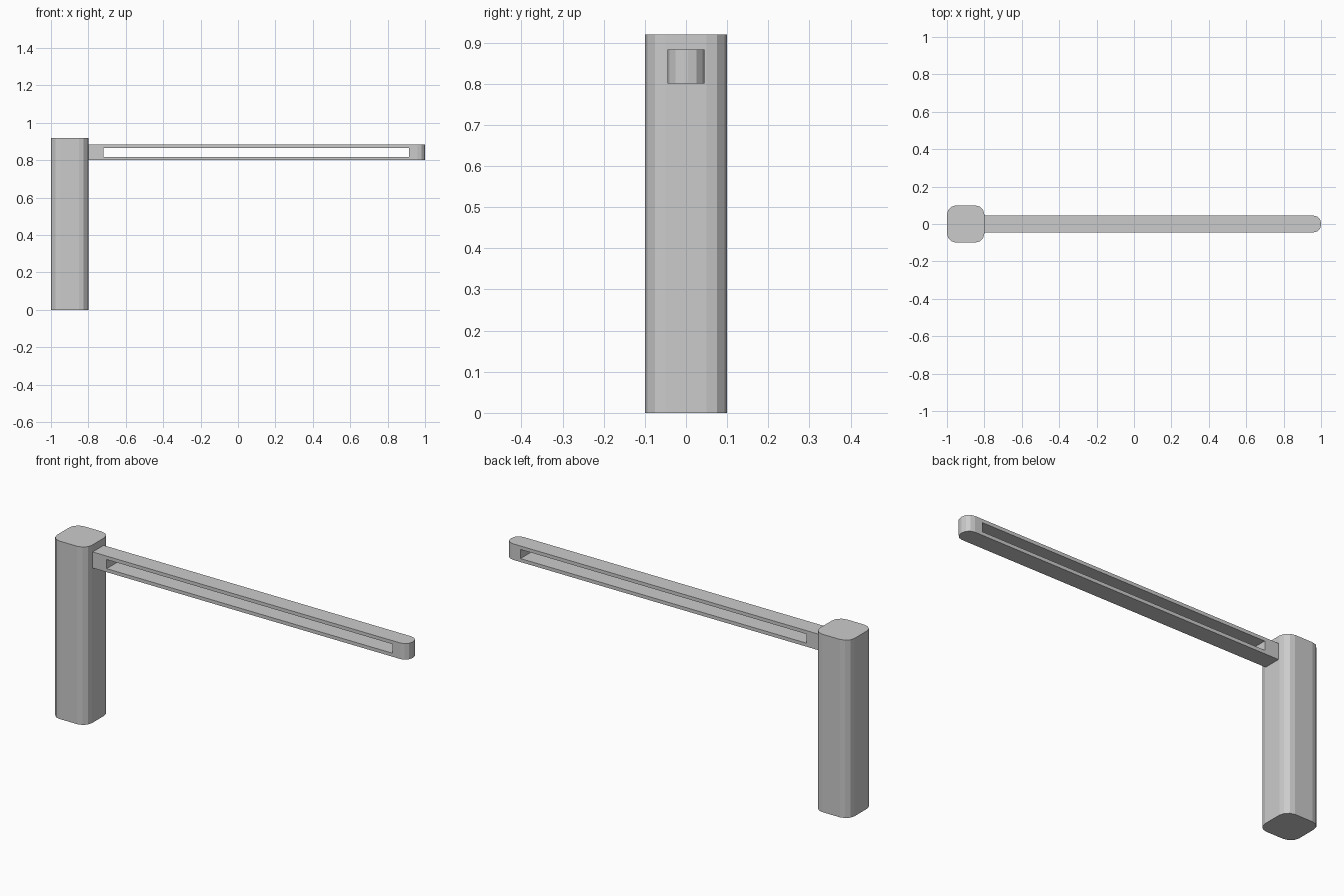
import bpy, bmesh
from math import radians, sin, cos

cube = bpy.data.objects.get("Cube")
if cube:
    bpy.data.objects.remove(cube, do_unlink=True)

grey = bpy.data.materials.new("light_grey")
grey.use_nodes = True
color = (0.6, 0.6, 0.6, 1)
grey.diffuse_color = color
grey.node_tree.nodes["Principled BSDF"].inputs["Base Color"].default_value = color


def rounded_corner(cx, cy, r, start, segments=3):
    """Arc points around a corner centre, counter-clockwise."""
    angles = [radians(start + 90 * i / segments) for i in range(segments + 1)]
    return [(cx + r * cos(a), cy + r * sin(a)) for a in angles]


def prism(name, outline, z0, z1):
    """Extrude a plan outline upwards."""
    bm = bmesh.new()
    face = bm.faces.new([bm.verts.new((x, y, z0)) for x, y in outline])
    top = bmesh.ops.extrude_face_region(bm, geom=[face])["geom"]
    verts = [v for v in top if isinstance(v, bmesh.types.BMVert)]
    bmesh.ops.translate(bm, verts=verts, vec=(0, 0, z1 - z0))
    bmesh.ops.recalc_face_normals(bm, faces=bm.faces)
    mesh = bpy.data.meshes.new(name)
    bm.to_mesh(mesh)
    bm.free()
    mesh.materials.append(grey)
    obj = bpy.data.objects.new(name, mesh)
    bpy.context.collection.objects.link(obj)
    return obj


# Upright post with rounded vertical corners
px, half, r = -0.9, 0.1, 0.05
k = half - r
post_outline = []
for i, (sx, sy) in enumerate([(1, 1), (-1, 1), (-1, -1), (1, -1)]):
    post_outline += rounded_corner(px + sx * k, sy * k, r, 90 * i)
prism("post", post_outline, 0, 0.92)

# Barrier arm: square at the post, rounded at the tip
w, r = 0.045, 0.04
arm_outline = [(-0.8, w), (-0.8, -w)]
arm_outline += rounded_corner(1 - r, r - w, r, 270)
arm_outline += rounded_corner(1 - r, w - r, r, 0)
arm = prism("barrier_arm", arm_outline, 0.80, 0.883)

# Long slot cut through the arm
x0, x1 = -0.72, 0.915
cutter = prism("slot_cutter", [(x0, -0.1), (x1, -0.1), (x1, 0.1), (x0, 0.1)], 0.818, 0.865)
cutter.hide_render = True
cutter.hide_set(True)
cut = arm.modifiers.new("slot", "BOOLEAN")
cut.operation = "DIFFERENCE"
cut.solver = "EXACT"
cut.object = cutter
